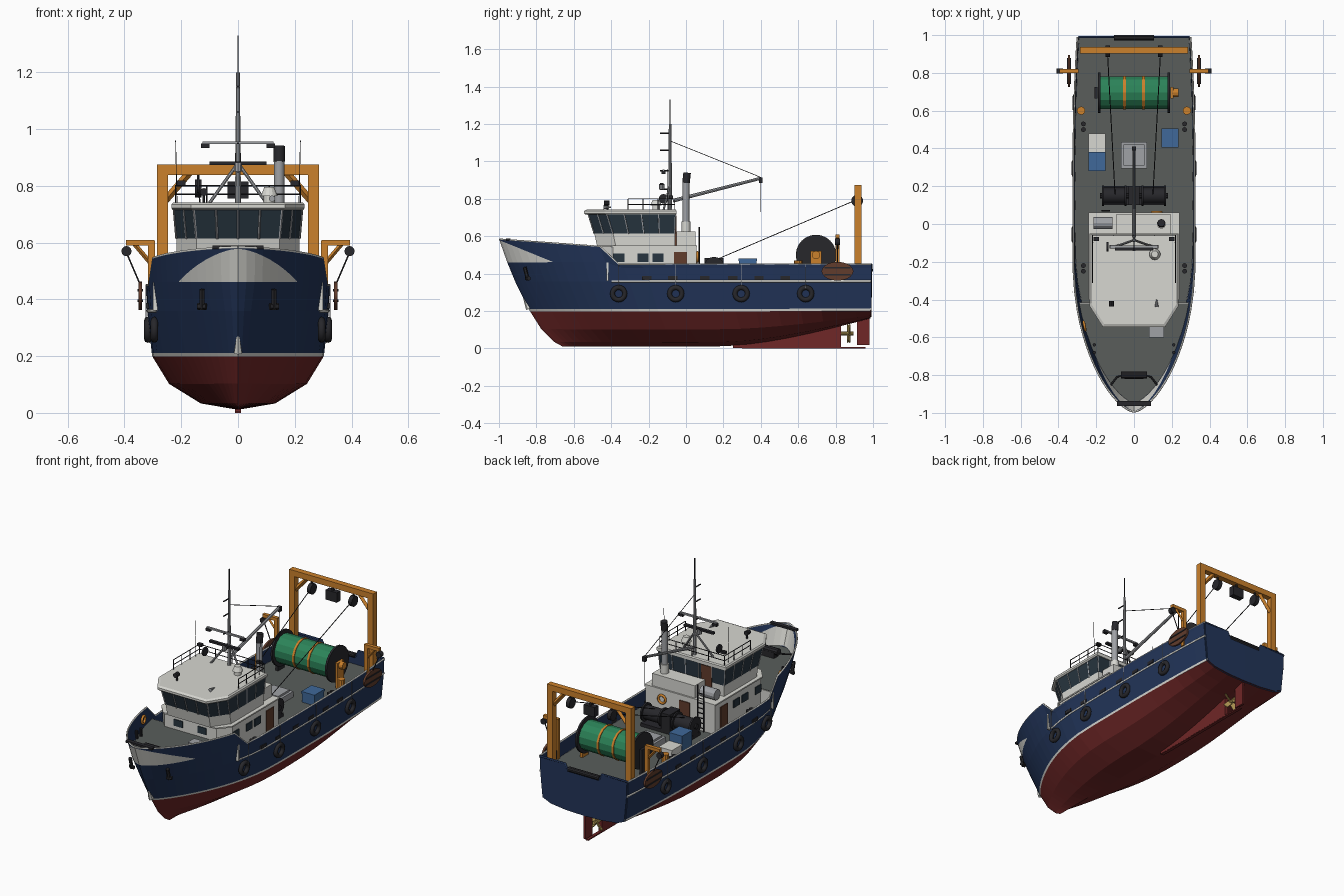
import bpy, bmesh, math
from mathutils import Vector, Matrix

if "Cube" in bpy.data.objects:
    bpy.data.objects.remove(bpy.data.objects["Cube"])

COL = dict(navy=(.016, .035, .1), red=(.16, .02, .02), white=(.68, .68, .64), deck=(.1, .11, .105),
           orange=(.6, .22, .025), green=(.025, .23, .1), black=(.02, .02, .024), brown=(.12, .045, .025),
           glass=(.02, .035, .05), blue=(.05, .14, .32), steel=(.35, .36, .38), brass=(.5, .35, .1))
M = {}
for k, c in COL.items():
    M[k] = bpy.data.materials.new(k)
    M[k].diffuse_color = (*c, 1)

def finish(name, bm, *mats):
    me = bpy.data.meshes.new(name)
    bm.to_mesh(me)
    bm.free()
    o = bpy.data.objects.new(name, me)
    bpy.context.collection.objects.link(o)
    for m in mats:
        me.materials.append(M[m])
    return o

def box(name, c, s, m):
    bm = bmesh.new()
    bmesh.ops.create_cube(bm, size=1, matrix=Matrix.Translation(c) @ Matrix.Diagonal((*s, 1)))
    return finish(name, bm, m)

def rod(name, p, q, r, m, n=10, r2=None):
    p, q = Vector(p), Vector(q)
    d = q - p
    mt = Matrix.Translation((p + q) / 2) @ d.to_track_quat('Z', 'Y').to_matrix().to_4x4()
    bm = bmesh.new()
    bmesh.ops.create_cone(bm, cap_ends=True, segments=n, radius1=r, radius2=r if r2 is None else r2,
                          depth=d.length, matrix=mt)
    for f in bm.faces:
        f.smooth = n > 14 and len(f.verts) == 4
    return finish(name, bm, m)

def loft(name, levels, m):
    """Stack of equal-count outlines [(poly, z), ...] with capped ends."""
    bm = bmesh.new()
    R = [[bm.verts.new((x, y, z)) for x, y in poly] for poly, z in levels]
    for a, b in zip(R, R[1:]):
        for i in range(len(a)):
            j = (i + 1) % len(a)
            bm.faces.new((a[i], a[j], b[j], b[i]))
    bm.faces.new(R[0][::-1])
    bm.faces.new(R[-1])
    bmesh.ops.recalc_face_normals(bm, faces=bm.faces)
    return finish(name, bm, m)

def tube(name, pts, r, m):
    cu = bpy.data.curves.new(name, 'CURVE')
    cu.dimensions, cu.bevel_depth, cu.bevel_resolution, cu.use_fill_caps = '3D', r, 1, True
    sp = cu.splines.new('POLY')
    sp.points.add(len(pts) - 1)
    for a, p in zip(sp.points, pts):
        a.co = (*p, 1)
    bpy.context.collection.objects.link(bpy.data.objects.new(name, cu))
    cu.materials.append(M[m])

def ring(name, c, R, r, m, rot):
    bpy.ops.mesh.primitive_torus_add(location=c, rotation=rot, major_radius=R, minor_radius=r,
                                     major_segments=20, minor_segments=8)
    o = bpy.context.object
    o.name = name
    o.data.materials.append(M[m])
    bpy.ops.object.shade_smooth()

clamp = lambda v, a=0., b=1.: max(a, min(b, v))
lerp = lambda a, b, t: a + (b - a) * t
STERN, BOW = .99, -.995
def half(y, yb, W, b):
    u = clamp((y - yb) / .8)
    return W * (1 - (1 - u) ** 2) ** b * (1 - .07 * clamp((y - .3) / .7) ** 2)
def sheer(y):
    return .45 if y > -.36 else lerp(.45, .545, (-.36 - y) / .1) if y > -.46 else lerp(.545, .583, (-.46 - y) / .53)

# Hull rows: bow y, half breadth, bow fullness, midship z, stern z
ROWS = [(-.66, .0, 1, .015, .165), (-.70, .13, 1, .037, .168), (-.77, .24, .95, .105, .18), (-.83, .298, .88, .2, .203),
        (-.838, .30, .87, .212, .215), (-.91, .316, .75, .36, .36), (-.952, .318, .66, .462, .462)]
TOP = (BOW, .321, .65)
YS = [BOW, -.985, -.965, -.94, -.91, -.87, -.83, -.79, -.75, -.7, -.64, -.58, -.52, -.46, -.36, -.25, -.1, .05,
      .2, .32, .45, .58, .7, .8, .9, STERN]

def station(y):
    t, top, out = (y - BOW) / (STERN - BOW), sheer(y), []
    for yb, W, b, z0, z1 in ROWS:
        yy = lerp(yb, STERN, t)
        s = clamp((yy - .15) / .84)
        out.append((half(yy, yb, W, b), yy, min(lerp(z0, z1, s * s * (1.6 - .6 * s)), top - .02)))
    a, c = out[-1], (half(y, *TOP), y, top)
    z = clamp(.58 - (y - BOW) * .47, a[2] + .003, top - .003)
    f = (z - a[2]) / (top - a[2])
    yb = lerp(ROWS[-1][0], BOW, f)
    yy = lerp(yb, STERN, t)
    return out + [(half(yy, yb, lerp(.318, .321, f), lerp(.66, .65, f)), yy, z), c]

# Hull shell, half built then mirrored; transom has a notch for the net roller
bm = bmesh.new()
G = [[bm.verts.new(p) for p in station(y)] for y in YS]
for i in range(len(G) - 1):
    for k in range(8):
        f = bm.faces.new((G[i][k], G[i + 1][k], G[i + 1][k + 1], G[i][k + 1]))
        f.material_index = 1 if k < 3 else 2 if k == 3 or (k == 6 and YS[i] < -.75) else 0
notch = [bm.verts.new((x, STERN, z)) for x, z in ((.125, .45), (.105, .41), (0, .41))]
bm.faces.new(G[-1] + notch)
bmesh.ops.remove_doubles(bm, verts=bm.verts, dist=1e-5)
hull = finish("hull", bm, "navy", "red", "white")
hull.modifiers.new("mirror", 'MIRROR').use_clip = True
sol = hull.modifiers.new("plate", 'SOLIDIFY')
sol.thickness, sol.offset = .008, 0

# Decks
def deck(name, row, ys, z, inset=.004):
    e = [(max(half(y, *row[:3]) - inset, .002), y) for y in ys]
    p = e + [(-x, y) for x, y in e[::-1]]
    return loft(name, [(p, z - .01), (p, z)], "deck")
deck("main_deck", ROWS[5], [-.42, -.3, -.15, 0, .2, .4, .6, .8, .985], .365)
deck("fore_deck", ROWS[6], [-.94, -.92, -.89, -.85, -.8, -.74, -.66, -.56, -.48, -.42], .462)
box("deck_break", (0, -.42, .41), (.6, .01, .1), "white")
rod("stem_flash", (0, -.84, .212), (0, -.877, .3), .016, "white", 6, .001)

# Rails, tyres, freeing ports, anchors and bollards on both sides
for s in (-1, 1):
    tube("cap_rail", [(s * p[0], p[1], p[2]) for p in (station(y)[8] for y in YS)], .005, "white")
    tube("rub_rail", [(s * p[0], p[1], p[2]) for p in (station(y)[5] for y in YS[13:])], .007, "white")
    tube("transom_cap", [(s * .295, STERN, .45), (s * .125, STERN, .45), (s * .105, STERN, .41)], .006, "navy")
    for y in (-.36, -.055, .295, .64):
        ring("tyre_fender", (s * (half(y, *ROWS[5][:3]) + .002), y, .293), .033, .013, "black", (0, math.pi / 2, 0))
        rod("tyre_rope", (s * .324, y, .32), (s * .324, y, .45), .002, "steel", 5)
    for y in (-.21, -.07, .1, .25, .39, .53):
        box("freeing_port", (s * .317, y, .377), (.012, .05, .02), "black")
    rod("anchor_shank", (s * .127, -.863, .435), (s * .127, -.845, .365), .01, "black", 6)
    rod("anchor_fluke", (s * .112, -.85, .375), (s * .142, -.84, .375), .012, "black", 6)
    tube("anchor_chain", [(s * .03, -.79, .5), (s * .09, -.81, .49), (s * .125, -.855, .48)], .005, "black")
    for y in (-.68, -.64):
        rod("fore_bollard", (s * .21, y, .46), (s * .21, y, .51), .009, "black", 8)
    for y in (.5, .53, -.22, -.25):
        rod("bollard", (s * .268, y, .36), (s * .268, y, .42), .013, "black", 8)
    rod("orange_bollard", (s * .28, .6, .36), (s * .28, .6, .47), .022, "orange")
rod("stern_roller", (-.105, .985, .42), (.105, .985, .42), .015, "black")
box("bow_fairlead", (0, -.95, .583), (.18, .025, .012), "black")
rod("windlass", (-.07, -.8, .5), (.07, -.8, .5), .02, "black")
box("windlass_base", (0, -.8, .48), (.1, .04, .035), "black")
box("fore_hatch", (.12, -.57, .472), (.08, .06, .03), "steel")
ring("life_ring", (-.262, -.54, .51), .022, .007, "orange", (0, math.pi / 2, .2))

# Skeg, rudder, propeller
sk = loft("skeg", [([(.25, .003), (.83, .003), (.83, .15), (.25, .03)], z) for z in (-.011, .011)], "red")
sk.matrix_world = Matrix(((0, 0, 1, 0), (1, 0, 0, 0), (0, 1, 0, 0), (0, 0, 0, 1)))
box("sole_piece", (0, .63, .004), (.02, .66, .008), "red")
box("rudder", (0, .948, .095), (.014, .068, .155), "red")
rod("propeller_shaft", (0, .82, .08), (0, .895, .08), .011, "brass")
for i in range(4):
    a = math.pi / 4 + i * math.pi / 2
    d = Vector((math.cos(a), 0, math.sin(a)))
    b = box("propeller_blade", (0, 0, 0), (.028, .005, .05), "brass")
    b.matrix_world = (Matrix.Translation(Vector((0, .87, .08)) + d * .033)
                      @ Matrix.Rotation(math.pi / 2 - a, 4, 'Y') @ Matrix.Rotation(.5, 4, 'Z'))

# Deckhouse and wheelhouse
def plan(w, yf, ya, cx=.07, cy=.1):
    return [(-w, ya), (w, ya), (w, yf + cy), (w - cx, yf), (cx - w, yf), (-w, yf + cy)]
loft("deckhouse", [(plan(.235, -.46, .055, .06, .07), z) for z in (.36, .545)], "white")
loft("house_trim", [(plan(.24, -.47, .06, .06, .07), z) for z in (.542, .55)], "white")
lo, hi = plan(.217, -.49, -.06), plan(.226, -.522, -.056)
loft("wheelhouse_base", [(plan(.216, -.475, -.06), .545), (lo, .615)], "white")
loft("wheelhouse_windows", [(lo, .615), (hi, .715)], "glass")
loft("wheelhouse_roof", [(plan(.23, -.535, -.05, .07, .11), .715), (plan(.235, -.545, -.05, .07, .11), .722),
                         (plan(.235, -.545, -.05, .07, .11), .735), (plan(.228, -.53, -.055, .07, .11), .742)], "white")
for i in range(6):
    j, n = (i + 1) % 6, (5, 4, 2, 4, 2, 4)[i]
    for k in range(n):
        p, q = [Vector((*P[i], z)).lerp(Vector((*P[j], z)), k / n) for P, z in ((lo, .613), (hi, .717))]
        rod("window_mullion", p, q, .004, "steel", 4)
box("engine_casing", (.05, 0, .585), (.29, .1, .08), "white")
rod("life_raft", (-.215, .005, .585), (-.115, .005, .585), .032, "steel", 12)
box("aft_door", (-.03, .057, .44), (.07, .008, .15), "brown")
box("wheelhouse_door", (-.1, -.056, .63), (.07, .008, .16), "brown")
ring("house_life_ring", (.12, .062, .49), .024, .007, "orange", (math.pi / 2, 0, 0))
for s in (-1, 1):
    box("side_door", (s * .236, -.03, .44), (.008, .07, .15), "brown")
    for y in (-.36, -.23, -.15):
        box("house_window", (s * .236, y, .485), (.008, .06, .045), "glass")
    box("front_window", (s * .08, -.461, .505), (.06, .008, .04), "glass")
    rod("ladder_rail", (-.15 + s * .02, .07, .37), (-.15 + s * .02, .07, .65), .004, "black", 6)
for k in range(8):
    rod("ladder_rung", (-.17, .07, .39 + k * .03), (-.13, .07, .39 + k * .03), .003, "black", 5)

# Exhaust funnel
rod("exhaust_pipe", (.145, 0, .6), (.145, 0, .89), .018, "steel", 16)
rod("exhaust_base", (.145, 0, .6), (.145, 0, .68), .024, "white", 16)
rod("exhaust_tip", (.145, 0, .885), (.145, .006, .94), .02, "black", 16)

# Roof rail and roof gear
for z in (.77, .8):
    tube("roof_rail", [(-.22, -.31, z), (-.22, -.06, z), (.22, -.06, z), (.22, -.31, z)], .0025, "black")
for x, y in [(s * .22, y) for s in (-1, 1) for y in (-.31, -.23, -.15, -.06)] + [(-.11, -.06), (0, -.06), (.11, -.06)]:
    rod("rail_post", (x, y, .74), (x, y, .8), .0025, "black", 6)
for s in (-1, 1):
    rod("whip_antenna", (s * .215, -.1, .74), (s * .22, -.1, .96), .0015, "black", 5)
    box("floodlight", (s * .2, -.08, .81), (.03, .02, .016), "black")
    rod("mast_leg", (s * .1, -.12, .74), (0, -.085, .88), .006, "steel", 8)
    box("mast_lamp", (s * .115, -.12, .942), (.03, .02, .016), "black")
rod("searchlight_post", (-.12, -.42, .74), (-.12, -.42, .77), .005, "black", 6)
rod("searchlight", (-.12, -.438, .778), (-.12, -.408, .778), .014, "black")
rod("horn", (.12, -.44, .755), (.12, -.4, .755), .011, "steel", 10, .003)
rod("dome_base", (.11, -.16, .74), (.11, -.16, .765), .02, "white", 14)
rod("dome", (.11, -.16, .765), (.11, -.16, .795), .03, "white", 14, .018)
rod("radar_drum", (-.145, -.12, .8), (-.135, -.12, .8), .026, "black", 12)

# Mast, boom and stay
rod("mast", (0, -.085, .74), (0, -.085, 1.2), .011, "steel", 10, .007)
rod("mast_top", (0, -.085, 1.2), (0, -.085, 1.33), .003, "black", 6)
box("mast_crossbar", (0, -.12, .952), (.25, .012, .01), "steel")
box("radar_bar", (0, -.13, .88), (.2, .02, .012), "black")
rod("radar_stand", (0, -.13, .85), (0, -.13, .88), .014, "steel")
for z in (.85, .95, 1.06, 1.15):
    rod("mast_arm", (0, -.085, z), (0, -.14, z), .004, "black", 6)
rod("boom", (0, -.07, .79), (0, .4, .91), .01, "steel", 8, .008)
box("boom_head", (0, .4, .9), (.02, .02, .03), "black")
tube("boom_stay", [(0, -.085, 1.11), (0, .4, .915)], .002, "black")
tube("boom_fall", [(0, .4, .9), (0, .4, .73)], .002, "black")

# Stern gantry, blocks, warps, side davits, trawl doors
box("gantry_beam", (0, .92, .857), (.57, .036, .036), "orange")
box("gantry_block", (0, .92, .785), (.075, .035, .06), "black")
rod("gantry_block_hanger", (0, .92, .8), (0, .92, .845), .008, "black", 6)
for s in (-1, 1):
    box("gantry_post", (s * .266, .92, .605), (.038, .036, .49), "orange")
    rod("gantry_brace", (s * .255, .92, .75), (s * .17, .92, .848), .013, "orange", 4)
    rod("warp_block", (s * .14 - .012, .915, .79), (s * .14 + .012, .915, .79), .032, "black", 14)
    rod("block_hanger", (s * .14, .915, .8), (s * .14, .92, .845), .006, "black", 6)
    tube("warp", [(s * .1, .15, .47), (s * .14, .9, .79)], .0025, "black")
    box("davit_post", (s * .305, .81, .485), (.024, .022, .24), "orange")
    box("davit_arm", (s * .345, .81, .6), (.1, .022, .02), "orange")
    rod("davit_brace", (s * .31, .81, .53), (s * .365, .81, .595), .008, "orange", 4)
    rod("davit_block", (s * .393, .797, .57), (s * .393, .823, .57), .018, "black", 12)
    tube("door_rope", [(s * .393, .81, .565), (s * .348, .81, .46)], .003, "black")
    door = rod("trawl_door", (s * .338, 0, 0), (s * .35, 0, 0), 1, "brown", 20)
    door.matrix_world = Matrix.Translation((0, .81, .413)) @ Matrix.Diagonal((1, .085, .05, 1))
    for z in (.395, .432):
        box("door_bar", (s * .344, .81, z), (.02, .14, .008), "black")

# Net drum
rod("net_drum", (-.18, .695, .5), (.18, .695, .5), .088, "green", 14)
rod("drum_motor", (.2, .695, .5), (.235, .695, .5), .022, "orange", 12)
for s in (-1, 1):
    rod("drum_flange", (s * .178, .695, .5), (s * .19, .695, .5), .108, "black", 24)
    rod("drum_band", (s * .05 - .007, .695, .5), (s * .05 + .007, .695, .5), .092, "orange", 14)
    box("drum_stand", (s * .202, .695, .44), (.016, .06, .16), "orange" if s > 0 else "black")

# Trawl winch, hatch and crates
rod("winch_shaft", (-.18, .15, .435), (.18, .15, .435), .015, "black")
box("winch_gearbox", (0, .15, .425), (.06, .1, .12), "black")
box("winch_bed", (0, .15, .375), (.34, .1, .02), "black")
for s in (-1, 1):
    rod("winch_drum", (s * .05, .15, .435), (s * .165, .15, .435), .042, "black", 16)
    for x in (.045, .165):
        rod("winch_flange", (s * x - .005, .15, .435), (s * x + .005, .15, .435), .055, "black", 16)
box("hatch_coaming", (0, .365, .38), (.14, .14, .04), "steel")
box("hatch_cover", (0, .365, .405), (.11, .11, .014), "steel")
for c, m, h in (((.19, .455), "blue", .06), ((-.195, .43), "white", .06), ((-.195, .33), "blue", .11)):
    box("fish_crate", (*c, .365 + h / 2), (.085, .095, h), m)
    box("crate_lid", (*c, .365 + h), (.09, .1, .012), m)

for m in bpy.data.materials:
    if m.users and not m.is_grease_pencil:
        m.use_nodes = True
        m.node_tree.nodes["Principled BSDF"].inputs["Base Color"].default_value = m.diffuse_color
